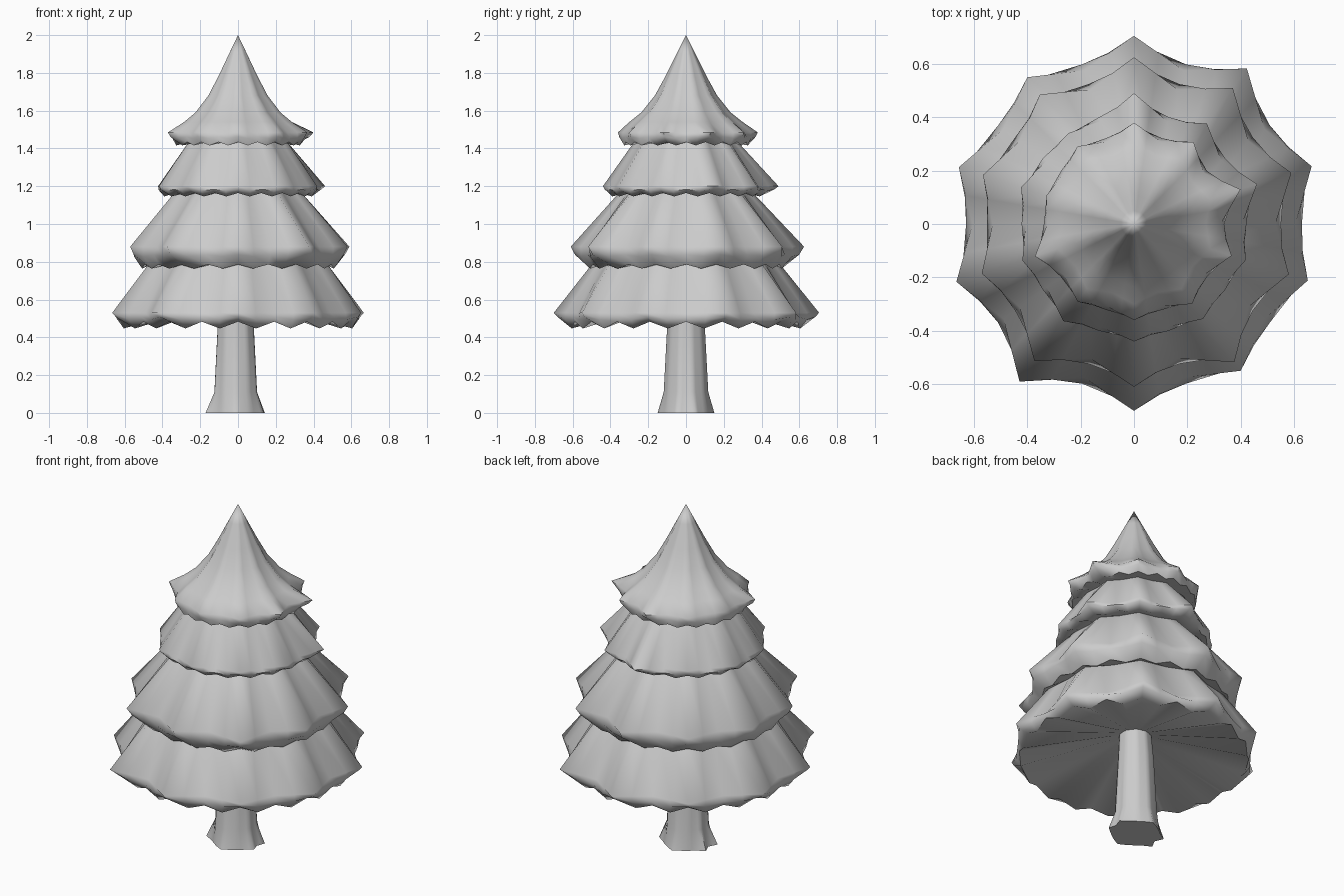
import bpy, bmesh
from math import sin, cos, pi

if "Cube" in bpy.data.objects:
    bpy.data.objects.remove(bpy.data.objects["Cube"])

N = 40  # segments per ring: 10 branch points with 10 valleys between


def star(points, valley, z, wave=0.0, shift=0.0):
    """Ring with branch points (clockwise from +y) and straight edges to valleys."""
    out = []
    corners = []
    for i in range(20):
        a = pi / 2 - i * pi / 10
        r = points[(i // 2) % len(points)] if i % 2 == 0 else valley
        corners.append((r * cos(a) + shift, r * sin(a)))
    for i in range(20):
        (x0, y0), (x1, y1) = corners[i], corners[(i + 1) % 20]
        out.append((x0, y0, z + wave))
        out.append(((x0 + x1) / 2, (y0 + y1) / 2, z - wave))
    return out


def skin(name, rings, tip=None, angle=58):
    """Bridge the rings from bottom to top, with capped ends."""
    bm = bmesh.new()
    loops = [[bm.verts.new(p) for p in ring] for ring in rings]
    for lo, hi in zip(loops, loops[1:]):
        for i in range(len(lo)):
            j = (i + 1) % len(lo)
            bm.faces.new((lo[i], lo[j], hi[j], hi[i]))
    bm.faces.new(loops[0])
    if tip:
        t = bm.verts.new(tip)
        for i in range(N):
            bm.faces.new((loops[-1][i], loops[-1][(i + 1) % N], t))
    else:
        bm.faces.new(loops[-1])
    bmesh.ops.recalc_face_normals(bm, faces=bm.faces)
    me = bpy.data.meshes.new(name)
    bm.to_mesh(me)
    bm.free()
    ob = bpy.data.objects.new(name, me)
    bpy.context.collection.objects.link(ob)
    bpy.ops.object.select_all(action='DESELECT')
    ob.select_set(True)
    bpy.context.view_layer.objects.active = ob
    bpy.ops.object.shade_smooth_by_angle(angle=angle * pi / 180)
    return ob


# Tiers: point radii, valley radius, rim z, lower rim radius and z, wave, top radius and z
tiers = [
    ([.705, .72, .70, .685, .68, .70, .73, .70, .69, .68], .605, .53, .62, .465, .018, .49, .785),
    ([.625, .63, .62, .61, .64, .61, .635, .60, .595, .60], .53, .88, .52, .775, .011, .345, 1.168),
    ([.49, .465, .485, .44, .44, .44, .45, .44, .445, .42], .405, 1.20, .40, 1.155, .009, .27, 1.433),
    ([.38, .38, .42, .385, .37, .36, .36, .39, .345, .36], .325, 1.485, .335, 1.425, .009, None, None),
]
rings = [star([.07], .07, .60)]  # hollow underside rising to the trunk
for pts, valley, z, low_r, low_z, wave, top_r, top_z in tiers:
    rings.append(star([low_r], low_r, low_z, wave))
    mid = [p * .75 + low_r * .25 for p in pts]
    rings.append(star(mid, valley * 1.04, z * .55 + low_z * .45, wave * .4))
    rings.append(star(pts, valley, z))
    if top_r:
        rings.append(star([top_r * 1.02], top_r * .94, top_z))
# Pointed crown above the top rim
for p, v, z in ((.30, .27, 1.54), (.237, .217, 1.59), (.165, .15, 1.68),
                (.11, .103, 1.78), (.05, .048, 1.90)):
    rings.append(star([p], v, z))
skin("foliage", rings, tip=(0, 0, 2.0))

# Trunk flaring into an uneven foot
foot = [.15, .13, .16, .155, .13, .15, .13, .17, .165, .13]
skin("trunk", [
    star(foot, .135, 0, 0, -.01),
    star([.118], .113, .11, 0, -.012),
    star([.10], .096, .45, 0, -.012),
    star([.088], .085, .62, 0, -.008),
])
